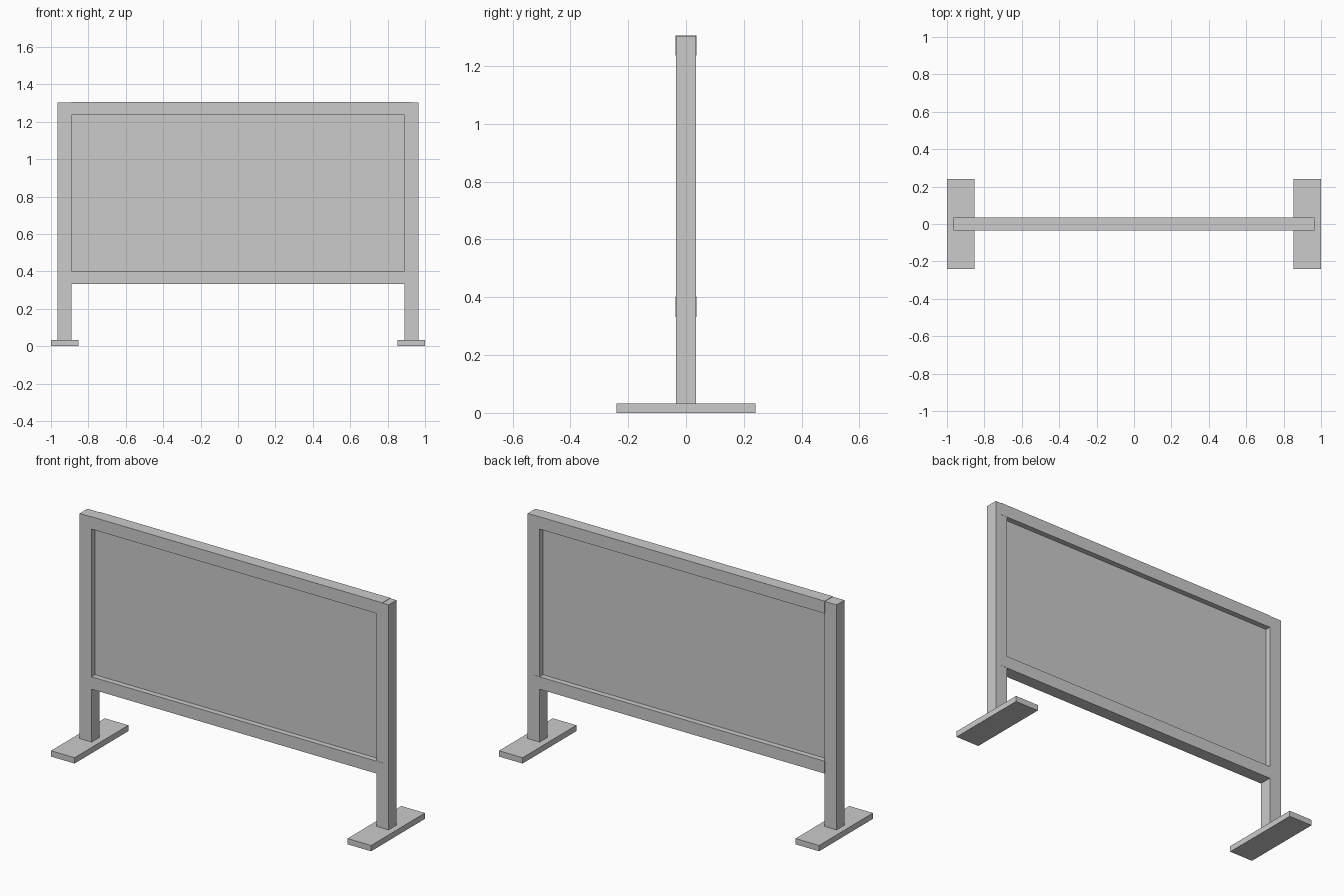
import bpy

if "Cube" in bpy.data.objects:
    bpy.data.objects.remove(bpy.data.objects["Cube"])


def box(name, x, y, z):
    """Axis-aligned box from (min, max) ranges."""
    bpy.ops.mesh.primitive_cube_add(
        size=1, location=[(a + b) / 2 for a, b in (x, y, z)])
    ob = bpy.context.object
    ob.name = name
    ob.scale = [b - a for a, b in (x, y, z)]
    bpy.ops.object.transform_apply(location=False, rotation=False, scale=True)
    return ob


# Posts and flat feet on both sides
for side, s in (("left", -1), ("right", 1)):
    box(f"{side}_post", sorted((s * 0.89, s * 0.965)), (-0.035, 0.035), (0.033, 1.304))
    box(f"{side}_foot", sorted((s * 0.853, s)), (-0.24, 0.24), (0, 0.033))

# Rails, a hair proud of the posts and lapping into the right one
box("top_rail", (-0.892, 0.927), (-0.036, 0.036), (1.236, 1.306))
box("bottom_rail", (-0.892, 0.927), (-0.036, 0.036), (0.332, 0.402))

# Thin board recessed in the middle of the frame
box("board_panel", (-0.892, 0.892), (-0.005, 0.005), (0.40, 1.238))
